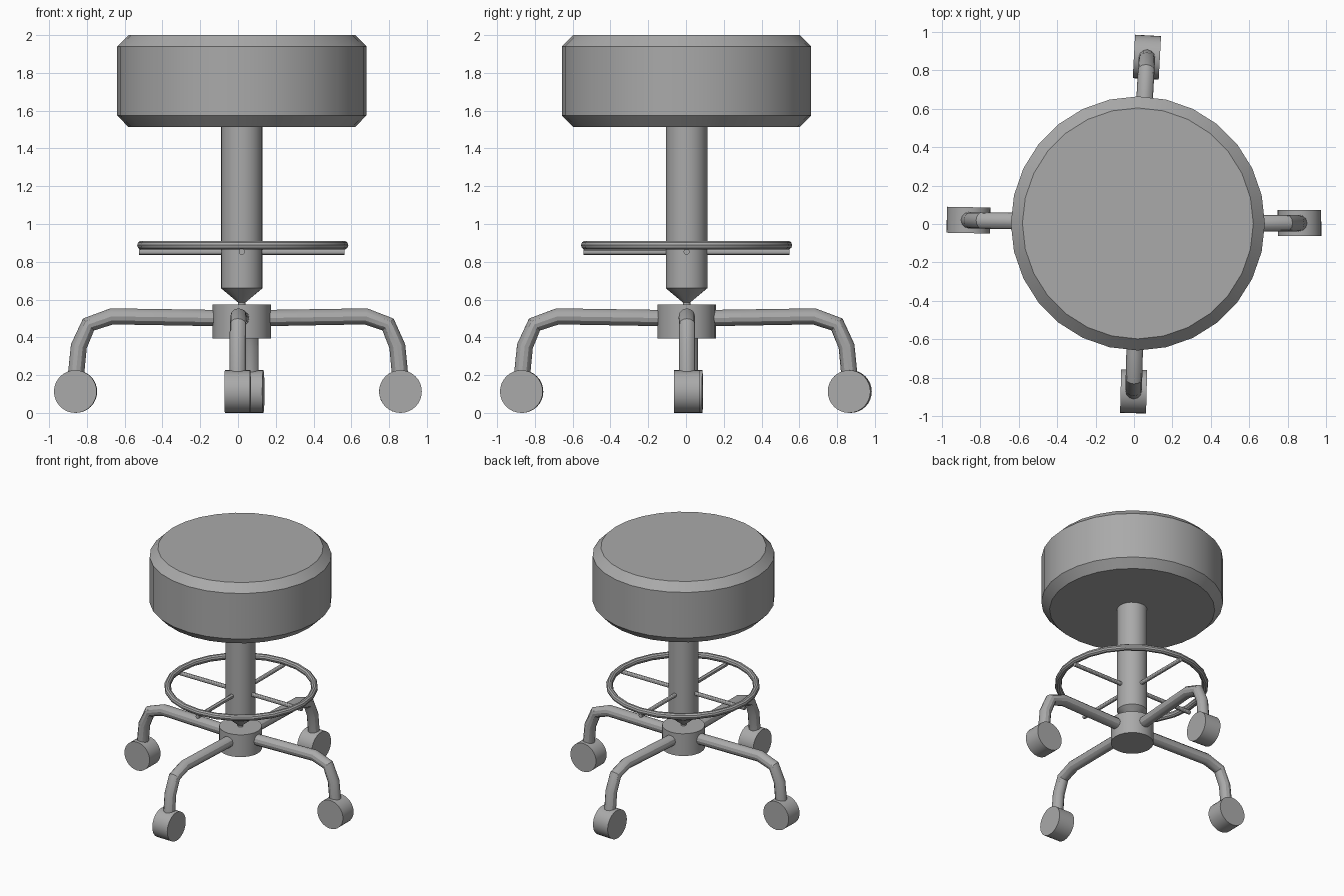
import bpy
import math
from mathutils import Vector

cube = bpy.data.objects.get("Cube")
if cube:
    bpy.data.objects.remove(cube, do_unlink=True)

# Single plain grey
grey = bpy.data.materials.new("plain grey")
grey.use_nodes = True
colour = (0.4, 0.4, 0.4, 1)
grey.diffuse_color = colour
grey.node_tree.nodes["Principled BSDF"].inputs["Base Color"].default_value = colour

CENTRE = Vector((0.02, 0.003, 0))


def finish(obj, name):
    obj.name = obj.data.name = name
    obj.data.materials.clear()
    obj.data.materials.append(grey)
    bpy.ops.object.select_all(action="DESELECT")
    obj.select_set(True)
    bpy.context.view_layer.objects.active = obj
    bpy.ops.object.shade_smooth_by_angle(angle=math.radians(30))
    return obj


def lathe(name, profile, sides):
    """Closed solid turned around the vertical axis from (radius, z) pairs."""
    verts, faces = [], []
    for r, z in profile:
        for i in range(sides):
            a = math.tau * i / sides
            verts.append((r * math.cos(a), r * math.sin(a), z))
    for k in range(len(profile) - 1):
        for i in range(sides):
            j = (i + 1) % sides
            b = k * sides
            faces.append((b + i, b + j, b + sides + j, b + sides + i))
    faces.append(tuple(reversed(range(sides))))
    faces.append(tuple(range(len(verts) - sides, len(verts))))
    mesh = bpy.data.meshes.new(name)
    mesh.from_pydata(verts, [], faces)
    obj = bpy.data.objects.new(name, mesh)
    bpy.context.collection.objects.link(obj)
    obj.location = CENTRE
    return finish(obj, name)


def tube(name, points, radius):
    """Capped round tube through the points."""
    curve = bpy.data.curves.new(name, "CURVE")
    curve.dimensions = "3D"
    curve.bevel_depth = radius
    curve.bevel_resolution = 4
    curve.use_fill_caps = True
    spline = curve.splines.new("POLY")
    spline.points.add(len(points) - 1)
    for p, co in zip(spline.points, points):
        p.co = (*co, 1)
    obj = bpy.data.objects.new(name, curve)
    bpy.context.collection.objects.link(obj)
    bpy.ops.object.select_all(action="DESELECT")
    obj.select_set(True)
    bpy.context.view_layer.objects.active = obj
    bpy.ops.object.convert(target="MESH")
    return finish(bpy.context.object, name)


# Cushion, column with pointed foot, and hub
lathe("seat", [(0.6, 1.513), (0.66, 1.575), (0.66, 1.94), (0.6, 2.0)], 28)
lathe("column", [(0.02, 0.56), (0.02, 0.585), (0.11, 0.66), (0.11, 1.53)], 24)
lathe("hub", [(0.155, 0.395), (0.155, 0.573)], 24)

# Foot ring and its spokes
bpy.ops.mesh.primitive_torus_add(major_radius=0.535, minor_radius=0.024,
                                 major_segments=24, minor_segments=10,
                                 location=CENTRE + Vector((0.005, 0, 0.888)))
finish(bpy.context.object, "foot_ring")
for side, (dx, dy) in {"left": (1, 0), "right": (-1, 0),
                       "front": (0, -1), "back": (0, 1)}.items():
    way = Vector((dx, dy, 0))
    start = CENTRE + way * 0.09 + Vector((0, 0, 0.853))
    tube(side + "_spoke", [start, start + way * 0.455], 0.016)

# Bent legs, each ending in a caster wheel
LEG = [(0.0, 0.5), (0.67, 0.511), (0.79, 0.468), (0.84, 0.353), (0.857, 0.18)]
casters = {"left": (0.86, 0.005), "right": (-0.86, 0.02),
           "front": (-0.002, -0.87), "back": (0.067, 0.867)}
for side, (x, y) in casters.items():
    wheel_at = Vector((x, y, 0.113))
    reach = Vector((x, y, 0)) - CENTRE
    path = [CENTRE + reach * (d / LEG[-1][0]) + Vector((0, 0, z)) for d, z in LEG]
    # Start just inside the hub
    path[0] = path[0].lerp(path[1], 0.18)
    tube(side + "_leg", path, 0.043)
    bpy.ops.mesh.primitive_cylinder_add(
        vertices=32, radius=0.113, depth=0.135, location=wheel_at,
        rotation=(math.pi / 2, 0, math.atan2(reach.y, reach.x)))
    finish(bpy.context.object, side + "_wheel")
